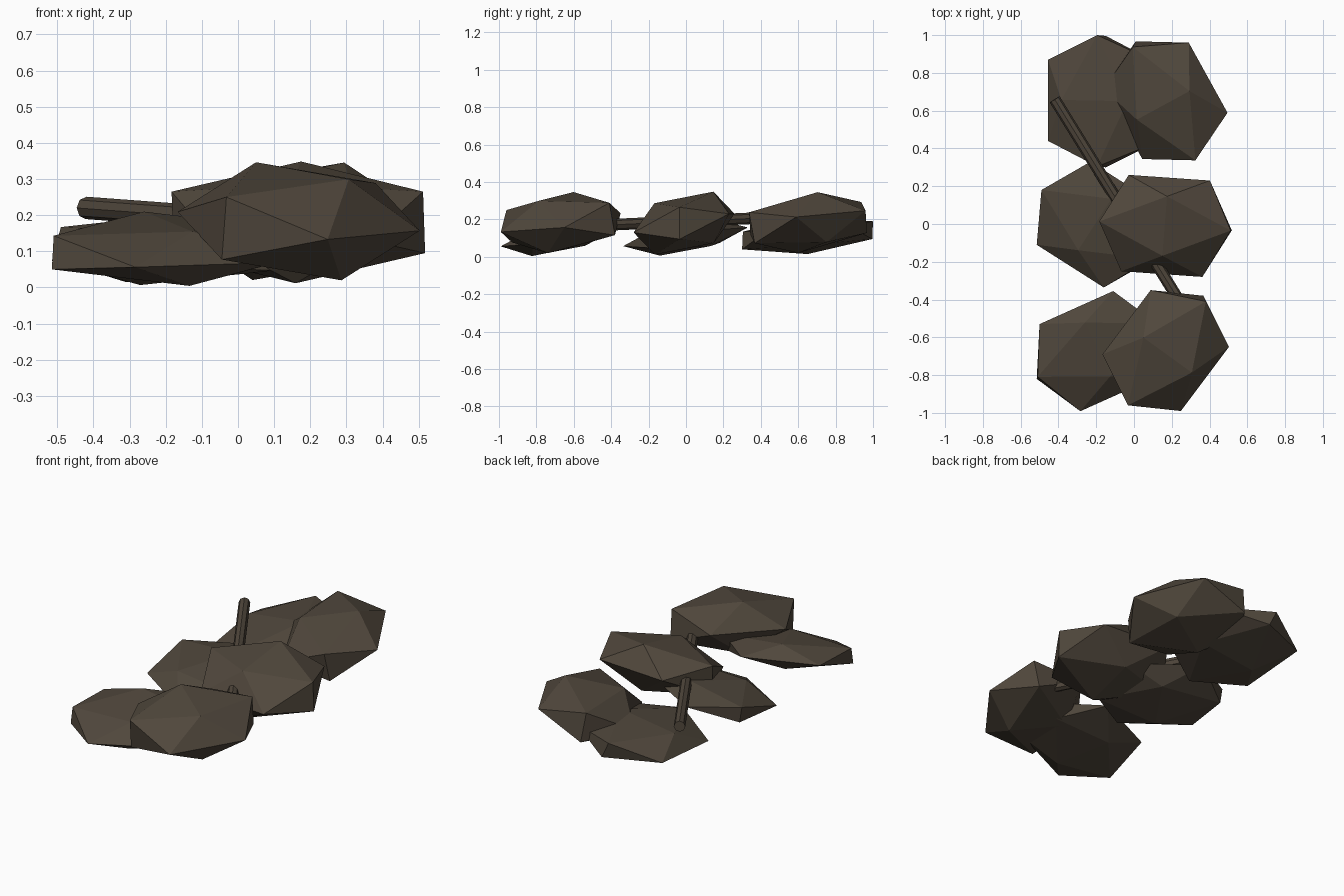
import bpy, bmesh, math
from mathutils import Vector, Matrix

if "Cube" in bpy.data.objects:
    bpy.data.objects.remove(bpy.data.objects["Cube"])

PHI = (1 + math.sqrt(5)) / 2

bark = bpy.data.materials.new("dark brown")
bark.diffuse_color = (0.080, 0.063, 0.045, 1)
bark.use_nodes = True
bark.node_tree.nodes["Principled BSDF"].inputs["Base Color"].default_value = bark.diffuse_color


def finish(name, bm):
    bmesh.ops.recalc_face_normals(bm, faces=bm.faces[:])
    mesh = bpy.data.meshes.new(name)
    bm.to_mesh(mesh)
    bm.free()
    mesh.materials.append(bark)
    obj = bpy.data.objects.new(name, mesh)
    bpy.context.collection.objects.link(obj)
    return obj


def clump(name, centre, a, b, c):
    """Stretched, tilted icosahedron given by three neighbouring rim corners
    (as offsets from the centre); the other corners follow from symmetry."""
    a, b, c = Vector(a), Vector(b), Vector(c)
    half = [a, b, c,
            PHI * (a + c) - b, PHI * (b - a) - c, PHI * (c - b) + a]
    bm = bmesh.new()
    for v in half:
        for s in (1, -1):
            bm.verts.new(Vector(centre) + s * v)
    bmesh.ops.convex_hull(bm, input=bm.verts[:])
    return finish(name, bm)


def stick(name, start, end, radius, sides):
    start, end = Vector(start), Vector(end)
    d = end - start
    bm = bmesh.new()
    m = Matrix.Translation((start + end) / 2) @ d.to_track_quat('Z', 'Y').to_matrix().to_4x4()
    bmesh.ops.create_cone(bm, cap_ends=True, segments=sides, radius1=radius,
                          radius2=radius, depth=d.length, matrix=m)
    return finish(name, bm)


# Upper row of clumps (right side): centre, then three rim corners
clump("clump_right_front", (0.168, -0.67, 0.183),
      (0.335, 0.02, -0.026), (0.20, 0.29, -0.067), (-0.08, 0.32, 0.05))
clump("clump_right_middle", (0.167, -0.01, 0.18),
      (0.345, -0.025, 0.085), (0.235, 0.24, 0.05), (-0.195, 0.27, 0.05))
clump("clump_right_back", (0.167, 0.652, 0.183),
      (0.328, -0.063, 0.03), (0.123, 0.308, 0.064), (-0.158, 0.315, -0.055))

# Lower row of clumps (left side)
clump("clump_left_front", (-0.197, -0.673, 0.107),
      (0.087, 0.318, 0.051), (-0.303, 0.143, 0.038), (-0.318, -0.147, -0.057))
clump("clump_left_middle", (-0.195, -0.003, 0.107),
      (-0.035, 0.333, 0.05), (-0.295, 0.183, 0.06), (-0.32, -0.107, -0.033))
clump("clump_left_back", (-0.172, 0.65, 0.115),
      (-0.023, 0.35, 0.075), (-0.283, 0.22, -0.021), (-0.283, -0.21, -0.055))

# Straight twig running through the pile
stick("twig", (-0.42, 0.66, 0.22), (0.39, -0.65, 0.16), 0.031, 8)
